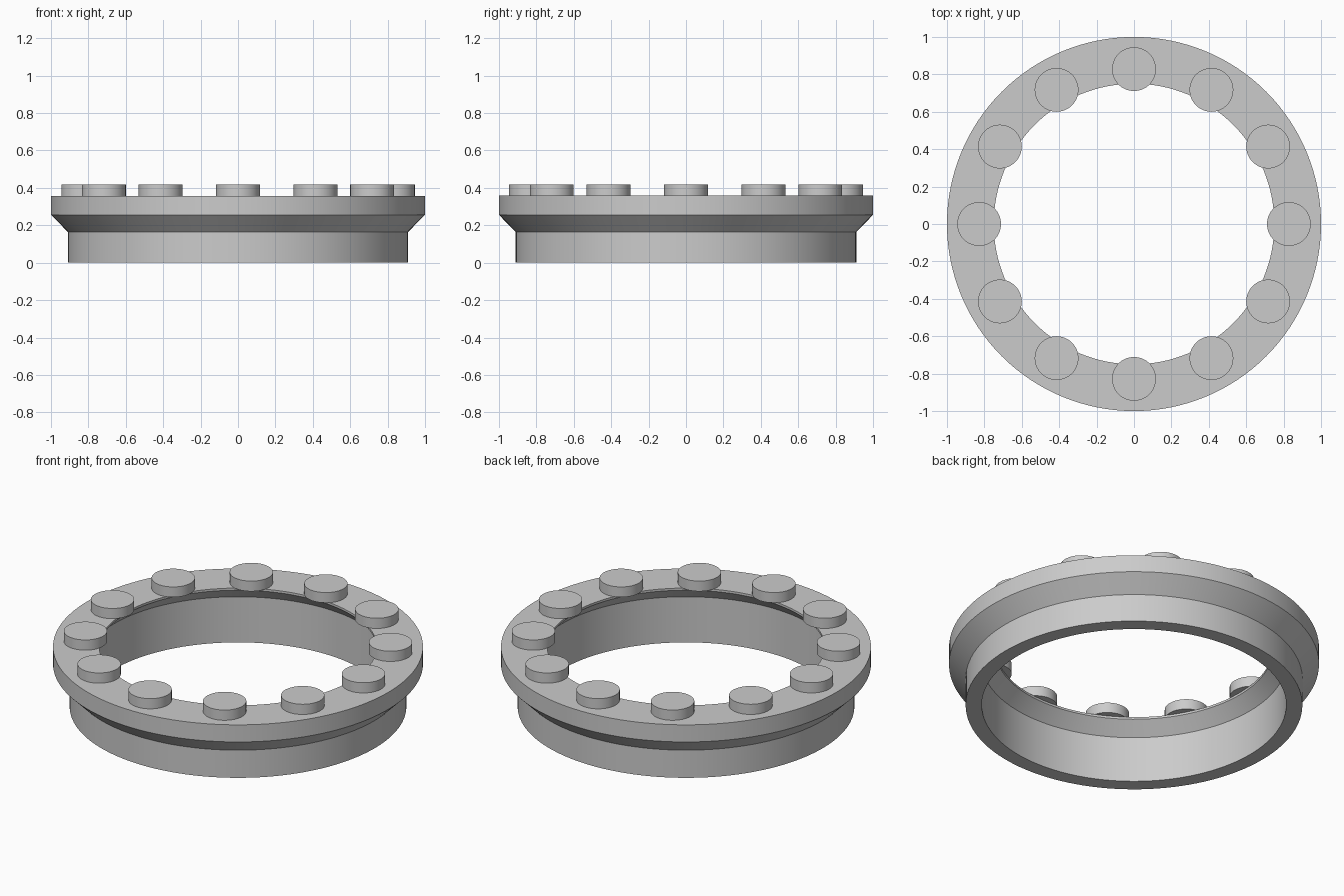
import bpy, bmesh
from math import cos, sin, tau, radians

SEGMENTS = 128
STUDS = 12
RING_TOP = 0.358

cube = bpy.data.objects.get("Cube")
if cube:
    bpy.data.objects.remove(cube, do_unlink=True)

# Single grey finish
grey = bpy.data.materials.new("light_grey")
grey.use_nodes = True
grey.diffuse_color = (0.6, 0.6, 0.6, 1)
grey.node_tree.nodes["Principled BSDF"].inputs["Base Color"].default_value = (0.6, 0.6, 0.6, 1)


def finish(name, bm):
    """Turn a bmesh into a smooth-shaded object with crisp edges."""
    bmesh.ops.recalc_face_normals(bm, faces=bm.faces)
    mesh = bpy.data.meshes.new(name)
    bm.to_mesh(mesh)
    bm.free()
    mesh.materials.append(grey)
    obj = bpy.data.objects.new(name, mesh)
    bpy.context.collection.objects.link(obj)
    bpy.ops.object.select_all(action="DESELECT")
    obj.select_set(True)
    bpy.context.view_layer.objects.active = obj
    bpy.ops.object.shade_smooth_by_angle(angle=radians(30))
    return obj


# Flanged ring: closed (radius, height) section swept around z
section = [(0.91, 0), (0.91, 0.165), (1, 0.256), (1, RING_TOP),
           (0.75, RING_TOP), (0.75, 0.345), (0.823, 0.272), (0.823, 0)]
bm = bmesh.new()
loops = []
for i in range(SEGMENTS):
    a = tau * i / SEGMENTS
    loops.append([bm.verts.new((r * cos(a), r * sin(a), z)) for r, z in section])
for i, loop in enumerate(loops):
    following = loops[(i + 1) % SEGMENTS]
    for j in range(len(section)):
        k = (j + 1) % len(section)
        bm.faces.new((loop[j], following[j], following[k], loop[k]))
finish("flanged_ring", bm)

# Round studs spaced evenly on the flange, overhanging the opening
for i in range(STUDS):
    a = tau * i / STUDS
    bm = bmesh.new()
    bmesh.ops.create_cone(bm, cap_ends=True, segments=64,
                          radius1=0.117, radius2=0.117, depth=0.061)
    stud = finish(f"stud_{i + 1}", bm)
    stud.location = (0.828 * cos(a), 0.828 * sin(a), RING_TOP + 0.0305)
